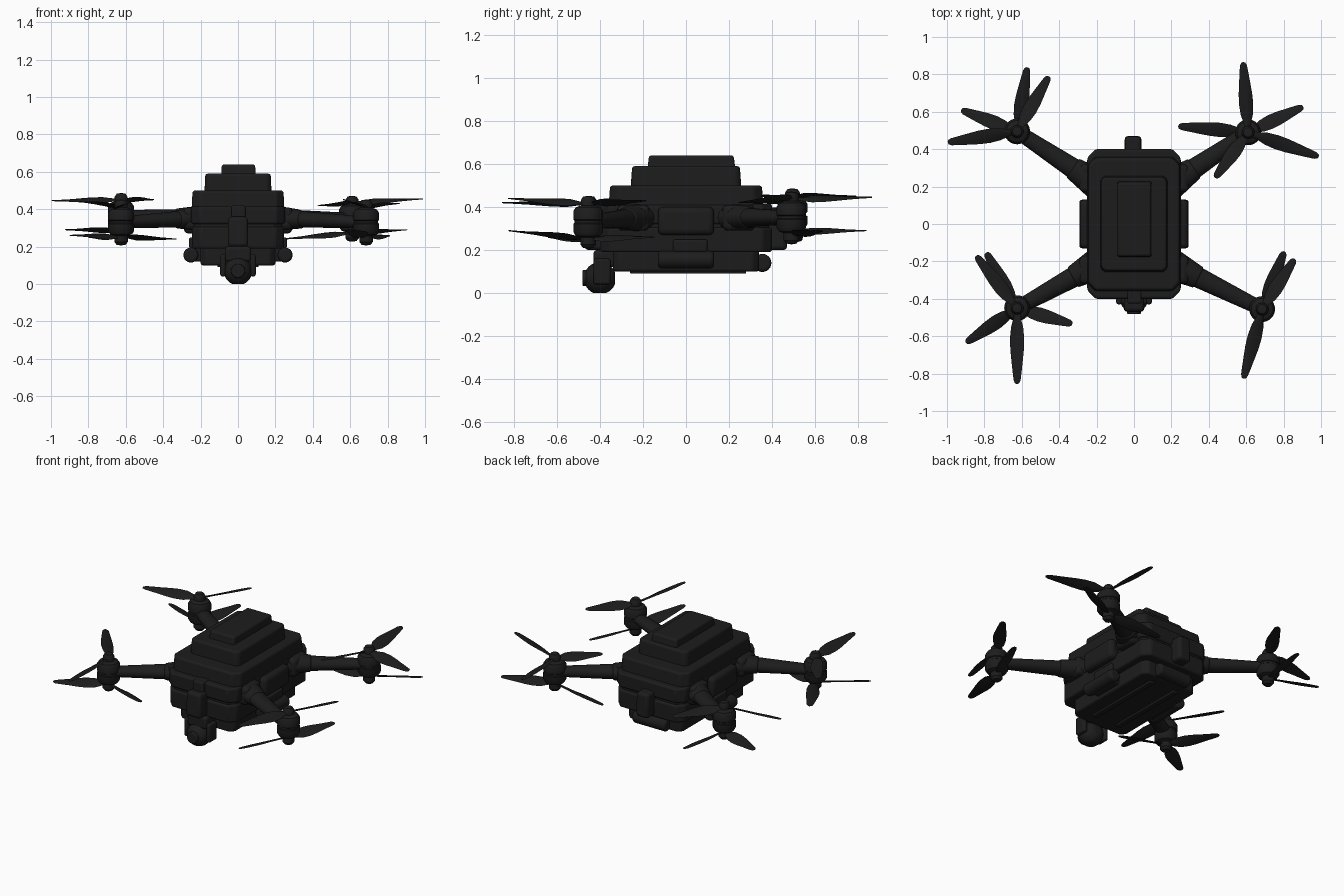
import bpy, bmesh, math
from mathutils import Vector, Matrix

if "Cube" in bpy.data.objects:
    bpy.data.objects.remove(bpy.data.objects["Cube"])

black = bpy.data.materials.new("matte_black")
black.diffuse_color = (0.012, 0.012, 0.012, 1)
black.use_nodes = True
black.node_tree.nodes["Principled BSDF"].inputs["Base Color"].default_value = black.diffuse_color


def finish(name, bm, bevel=0, angle=35, segments=3):
    bmesh.ops.recalc_face_normals(bm, faces=bm.faces)
    me = bpy.data.meshes.new(name)
    bm.to_mesh(me)
    bm.free()
    ob = bpy.data.objects.new(name, me)
    bpy.context.collection.objects.link(ob)
    me.materials.append(black)
    if bevel:
        m = ob.modifiers.new("bevel", 'BEVEL')
        m.width, m.segments, m.limit_method = bevel, segments, 'ANGLE'
    bpy.ops.object.select_all(action='DESELECT')
    ob.select_set(True)
    bpy.context.view_layer.objects.active = ob
    bpy.ops.object.shade_smooth_by_angle(angle=math.radians(angle))
    return ob


def box(name, x, y, z, bevel=0.015, taper=1.0):
    """Bevelled box from (min, max) ranges; taper shrinks the top."""
    bm = bmesh.new()
    bmesh.ops.create_cube(bm, size=1)
    for v in bm.verts:
        k = taper if v.co.z > 0 else 1
        v.co = ((x[0] + x[1]) / 2 + v.co.x * k * (x[1] - x[0]),
                (y[0] + y[1]) / 2 + v.co.y * k * (y[1] - y[0]),
                (z[0] + z[1]) / 2 + v.co.z * (z[1] - z[0]))
    return finish(name, bm, bevel)


def slab(name, hx, hy, z, chamfer, bevel=0.012, taper=1.0):
    """Octagonal-plan slab centred on the origin."""
    c = chamfer
    plan = [(hx, hy - c), (hx - c, hy), (c - hx, hy), (-hx, hy - c),
            (-hx, c - hy), (c - hx, -hy), (hx - c, -hy), (hx, c - hy)]
    bm = bmesh.new()
    lo = [bm.verts.new((a, b, z[0])) for a, b in plan]
    hi = [bm.verts.new((a * taper, b * taper, z[1])) for a, b in plan]
    bm.faces.new(lo)
    bm.faces.new(hi)
    for i in range(8):
        j = (i + 1) % 8
        bm.faces.new((lo[i], lo[j], hi[j], hi[i]))
    return finish(name, bm, bevel)


def rod(name, a, b, r1, r2, flat=1.0, bevel=0.0, sides=24):
    """Tapered rod between two points, optionally flattened in height."""
    a, b = Vector(a), Vector(b)
    d = b - a
    bm = bmesh.new()
    bmesh.ops.create_cone(bm, cap_ends=True, segments=sides, radius1=r1, radius2=r2, depth=d.length)
    rot = d.to_track_quat('Z', 'Y').to_matrix().to_4x4()
    bm.transform(Matrix.Translation((a + b) / 2) @ rot @ Matrix.Diagonal((1, flat, 1, 1)))
    return finish(name, bm, bevel)


def lathe(name, profile, loc, sides=32):
    bm = bmesh.new()
    vs = [bm.verts.new((r, 0, z)) for r, z in profile]
    es = [bm.edges.new(p) for p in zip(vs, vs[1:])]
    bmesh.ops.spin(bm, geom=vs + es, cent=(0, 0, 0), axis=(0, 0, 1), angle=math.tau, steps=sides)
    bmesh.ops.remove_doubles(bm, verts=bm.verts, dist=1e-5)
    bm.transform(Matrix.Translation(loc))
    return finish(name, bm)


def blade(name, hub, angle, length, tip_z, spin):
    """Twisted propeller blade: (fraction, half width, twist) stations."""
    stations = [(0.03, .016, 10), (.12, .020, 24), (.25, .036, 26), (.4, .041, 22), (.55, .038, 18),
                (.7, .031, 14), (.85, .024, 11), (.95, .019, 9), (.99, .012, 8), (1.0, .004, 8)]
    bm = bmesh.new()
    rings = []
    for t, w, tw in stations:
        th = 0.007 * (1 - 0.6 * t)
        rot = Matrix.Rotation(math.radians(tw * spin), 3, 'X')
        rings.append([bm.verts.new(rot @ Vector((t * length, y * w, z * th))) for y, z in
                      ((-1, 0), (-.5, .8), (.2, 1), (1, 0), (.2, -.7), (-.5, -.6))])
    for p, q in zip(rings, rings[1:]):
        for i in range(6):
            bm.faces.new((p[i], p[i - 1], q[i - 1], q[i]))
    bm.faces.new(rings[0])
    bm.faces.new(rings[-1])
    tilt = -math.atan2(tip_z - hub[2], length)
    bm.transform(Matrix.Translation(hub) @ Matrix.Rotation(math.radians(angle), 4, 'Z')
                 @ Matrix.Rotation(tilt, 4, 'Y'))
    return finish(name, bm, angle=50)


# Stepped fuselage
slab("belly_plate", .20, .34, (.10, .20), .03)
slab("lower_hull", .245, .40, (.19, .305), .045)
slab("hull_seam", .235, .385, (.29, .33), .045, .005)
slab("upper_hull", .25, .40, (.32, .415), .045)
slab("shoulder_deck", .248, .36, (.40, .50), .04, taper=.98)
slab("battery_block", .18, .258, (.48, .59), .02, taper=.97)
box("battery_lid", (-.09, .095), (-.18, .23), (.57, .64), .012, .96)
for s, side in ((-1, "left"), (1, "right")):
    # Side pods, tubes and vents
    box(side + "_side_pod", sorted((s * .2, s * .29)), (-.13, .13), (.27, .40), .025)
    box(side + "_side_vent", sorted((s * .2, s * .262)), (-.06, .10), (.19, .25), .012)
    rod(side + "_side_tube", (s * .252, -.13, .155), (s * .252, .13, .155), .04, .04, bevel=.015)
    box(side + "_tube_bracket", sorted((s * .17, s * .245)), (-.10, .10), (.12, .2), .01)
    box(side + "_belly_rail", sorted((s * .07, s * .11)), (-.26, .28), (.09, .12), .006)

# Nose and tail fittings
box("nose_housing", (-.055, .055), (-.47, -.36), (.20, .36), .018, .95)
box("nose_spine", (-.035, .04), (-.425, -.33), (.20, .42), .01)
box("tail_connector", (-.05, .04), (.36, .47), (.20, .36), .018, .95)
rod("rear_sensor_bar", (-.12, .355, .14), (.12, .355, .14), .042, .042, bevel=.015)

# Gimbal camera
box("gimbal_mount", (-.07, .07), (-.43, -.30), (.12, .20), .015)
for s, side in ((-1, "left"), (1, "right")):
    box(side + "_gimbal_arm", sorted((s * .065, s * .095)), (-.43, -.35), (.04, .16), .012)
bm = bmesh.new()
bmesh.ops.create_uvsphere(bm, u_segments=32, v_segments=16, radius=.075)
for v in bm.verts:  # squarish ball
    v.co = Vector([math.copysign(min(abs(c), .069), c) for c in v.co]) + Vector((0, -.40, .069))
finish("camera_ball", bm)
rod("camera_lens", (0, -.45, .07), (0, -.482, .07), .04, .036, bevel=.005)

# Arms with motors: position, then upper and lower blades (angle, length, tip height)
motors = {
    "back_left": ((-.625, .495, .365), [(189, .375, .445), (60, .34, .45)],
                  [(159, .32, .29), (81, .347, .29)]),
    "back_right": ((.61, .49, .35), [(94, .376, .445), (-19, .40, .455), (-126, .30, .42)],
                   [(25, .325, .29), (175, .376, .24)]),
    "front_left": ((-.625, -.45, .33), [(128, .356, .44), (-90, .405, .42)],
                   [(119, .34, .25), (-146, .33, .26), (-16, .307, .24)]),
    "front_right": ((.685, -.455, .33), [(57, .32, .43), (-105, .385, .44)],
                    [(69, .33, .26), (-105, .385, .29)]),
}
motor_profile = [(0, .122), (.024, .118), (.034, .102), (.034, .078), (.058, .068), (.069, .05),
                 (.069, .012), (.064, .008), (.064, -.004), (.069, -.008), (.069, -.046),
                 (.058, -.064), (.036, -.072), (.036, -.105), (.024, -.12), (0, -.124)]
for n, ((x, y, z), upper, lower) in motors.items():
    sx, sy = math.copysign(1, x), math.copysign(1, y)
    root = Vector((sx * .2, sy * .215, .352))
    end = Vector((x, y, z))
    rod(n + "_arm", root, end, .062, .038, .8)
    rod(n + "_arm_collar", root, root.lerp(end, .3), .085, .06, .8, .008)
    box(n + "_arm_mount", sorted((sx * .2, sx * .292)), sorted((sy * .17, sy * .32)), (.29, .41), .025)
    lathe(n + "_motor", motor_profile, (x, y, z))
    for label, blades, dz, spin in (("upper", upper, .085, 1), ("lower", lower, -.078, -1)):
        for i, (a, length, tip) in enumerate(blades):
            blade(f"{n}_{label}_blade_{i + 1}", (x, y, z + dz), a, length, tip, spin * sx * sy)
